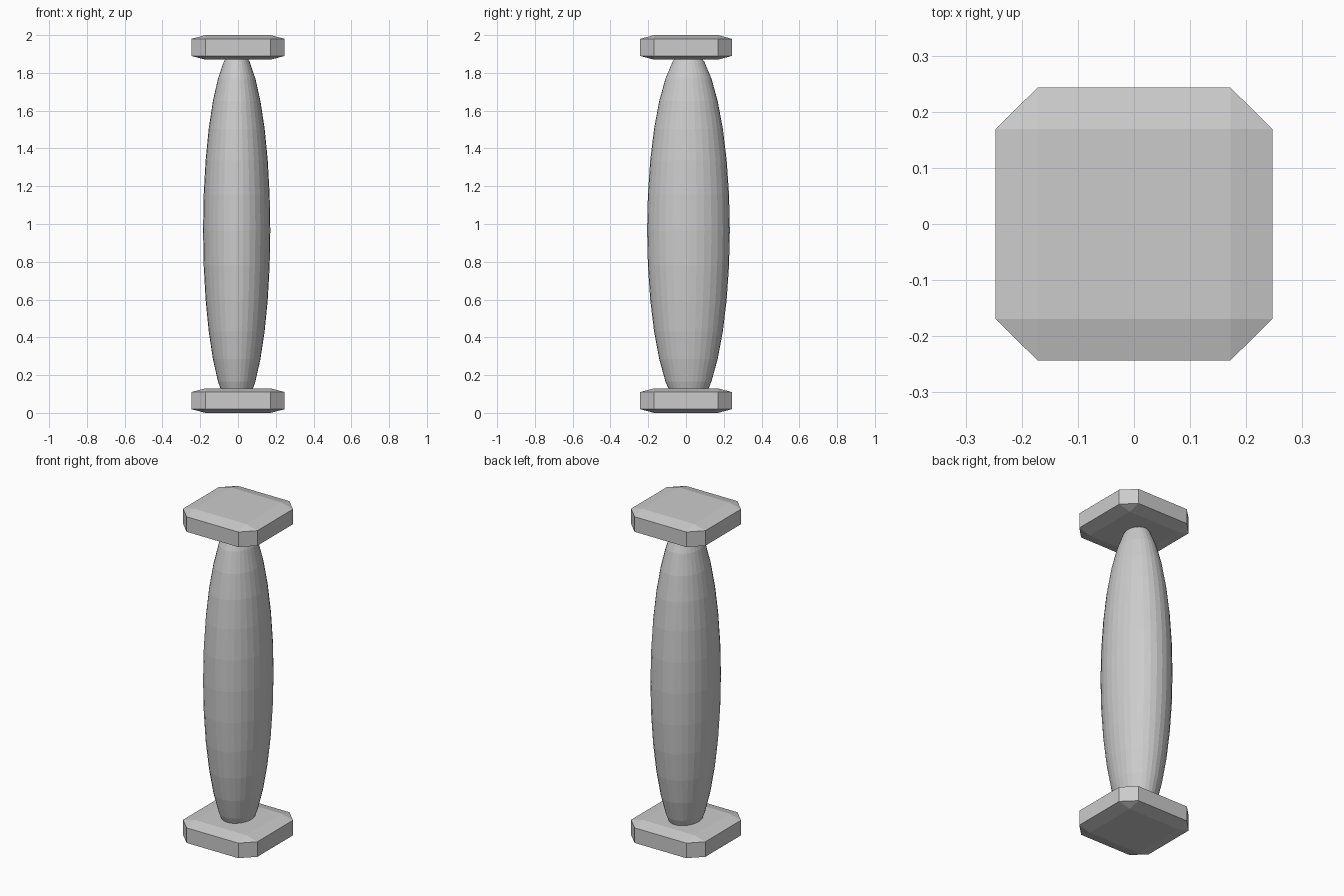
import bpy
import bmesh

if "Cube" in bpy.data.objects:
    bpy.data.objects.remove(bpy.data.objects["Cube"])


def make_object(name, bm, location, scale):
    for v in bm.verts:
        v.co = [c * s for c, s in zip(v.co, scale)]
    mesh = bpy.data.meshes.new(name)
    bm.to_mesh(mesh)
    bm.free()
    obj = bpy.data.objects.new(name, mesh)
    obj.location = location
    bpy.context.collection.objects.link(obj)
    return obj


def plate(name, z):
    # unit cube bevelled before scaling, so the chamfer is shallow vertically
    bm = bmesh.new()
    bmesh.ops.create_cube(bm, size=2.0)
    bmesh.ops.bevel(bm, geom=bm.edges[:], offset=0.304, offset_type='OFFSET',
                    segments=1, profile=0.5, affect='EDGES')
    return make_object(name, bm, (0, 0, z), (0.247, 0.243, 0.065))


# Base and cap plates
plate("base_plate", 0.065)
plate("cap_plate", 1.935)

# Bulging oval shaft, ends buried in the plates
bm = bmesh.new()
bmesh.ops.create_uvsphere(bm, u_segments=32, v_segments=16, radius=1.0)
make_object("shaft", bm, (-0.007, 0.013, 0.968), (0.178, 0.219, 0.965))
